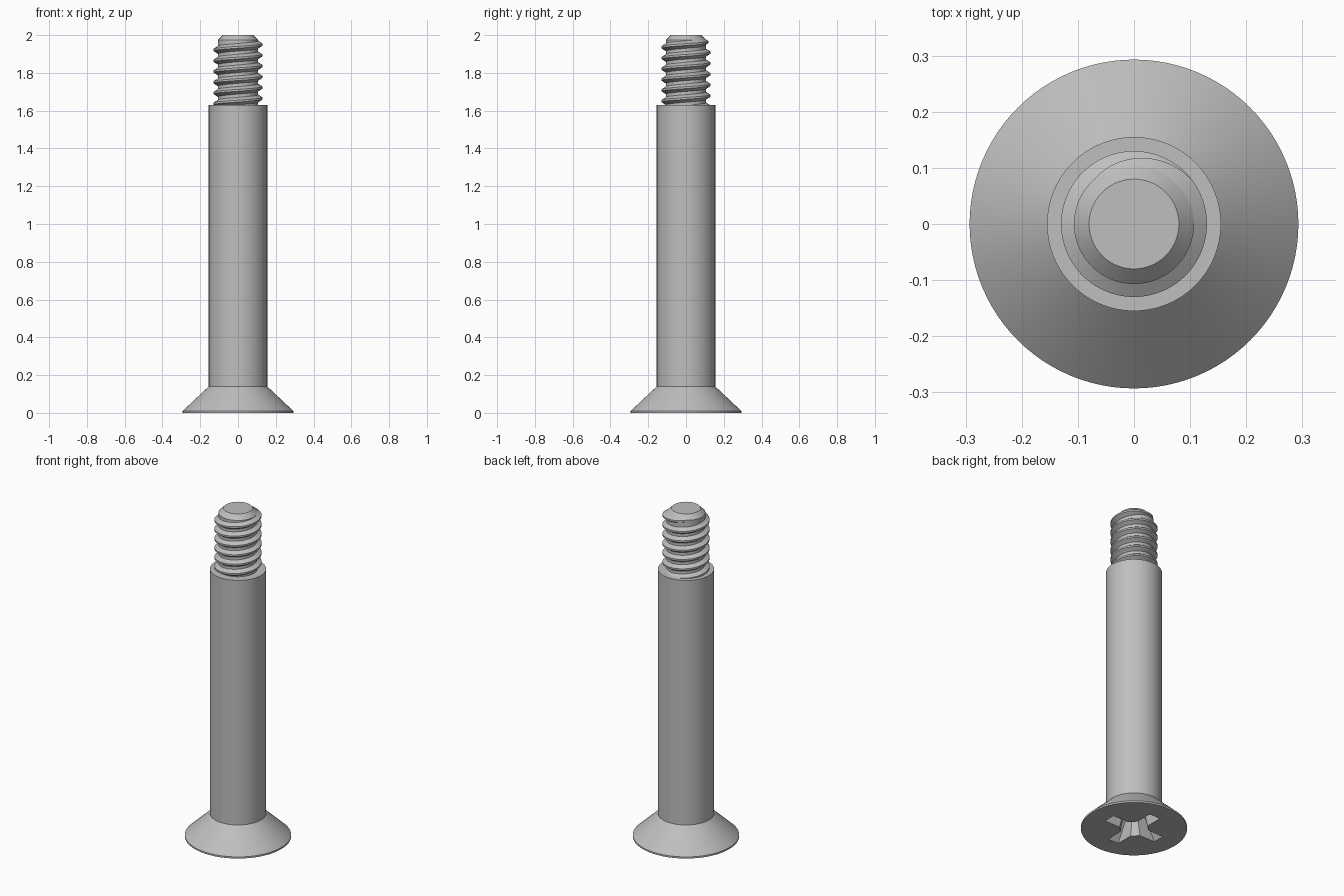
import bpy, bmesh, math
from math import cos, sin, pi

cube = bpy.data.objects.get("Cube")
if cube:
    bpy.data.objects.remove(cube, do_unlink=True)

STEEL = (0.52, 0.52, 0.52, 1)
steel = bpy.data.materials.new("grey steel")
steel.use_nodes = True
steel.diffuse_color = STEEL
steel.node_tree.nodes["Principled BSDF"].inputs["Base Color"].default_value = STEEL

SIDES = 96
CORE_R, CREST_R, PITCH = 0.107, 0.13, 0.057


def loft(name, loops, closed=True, caps=True):
    """Skin a list of point loops, each with the same number of points."""
    bm = bmesh.new()
    rings = [[bm.verts.new(p) for p in loop] for loop in loops]
    n = len(rings[0])
    for a, b in zip(rings, rings[1:]):
        for i in range(n if closed else n - 1):
            j = (i + 1) % n
            bm.faces.new((a[i], a[j], b[j], b[i]))
    if caps:
        bm.faces.new(rings[0][::-1])
        bm.faces.new(rings[-1])
    bmesh.ops.recalc_face_normals(bm, faces=bm.faces)
    mesh = bpy.data.meshes.new(name)
    bm.to_mesh(mesh)
    bm.free()
    mesh.materials.append(steel)
    obj = bpy.data.objects.new(name, mesh)
    bpy.context.collection.objects.link(obj)
    return obj


def circle(r, z):
    return [(r * cos(2 * pi * i / SIDES), r * sin(2 * pi * i / SIDES), z)
            for i in range(SIDES)]


def cross(length, half, notch, z):
    """Four-armed outline with chamfered inner corners."""
    arm = [(length, -half), (length, half), (notch, half), (half, notch)]
    points = []
    for k in range(4):
        c, s = cos(k * pi / 2), sin(k * pi / 2)
        points += [(x * c - y * s, x * s + y * c, z) for x, y in arm]
    return points


def smooth(obj):
    bpy.ops.object.select_all(action='DESELECT')
    obj.select_set(True)
    bpy.context.view_layer.objects.active = obj
    bpy.ops.object.shade_smooth_by_angle(angle=math.radians(25))


# Countersunk head, shank, threaded core and chamfered tip
profile = [(0.293, 0), (0.293, 0.01), (0.155, 0.14), (0.155, 1.63),
           (CORE_R, 1.63), (CORE_R, 1.973), (0.08, 2)]
body = loft("screw_body", [circle(r, z) for r, z in profile])

# Tapered cross recess in the head
cutter = loft("recess_cutter", [cross(0.185, 0.037, 0.075, -0.01),
                                cross(0.075, 0.025, 0.04, 0.16)])
cutter.hide_render = True
cut = body.modifiers.new("recess", 'BOOLEAN')
cut.operation = 'DIFFERENCE'
cut.solver = 'EXACT'
cut.object = cutter
bpy.context.view_layer.objects.active = body
bpy.ops.object.modifier_apply(modifier=cut.name)
bpy.data.objects.remove(cutter, do_unlink=True)
smooth(body)

# Right-handed thread ridge that fades into the core at its upper end
END, FADE, TURNS = math.radians(143), math.radians(106), 6.5
STEPS = int(TURNS * 72)
sections = []
for i in range(STEPS + 1):
    back = 2 * pi * TURNS * (1 - i / STEPS)
    angle = END - back
    z = 1.95 + PITCH * angle / (2 * pi)
    grow = min(1, back / FADE)
    inner = CORE_R - 0.003
    crest = inner + (CREST_R - inner) * grow
    base = 0.006 + 0.016 * grow
    outline = [(inner, -base), (crest, -0.005), (crest, 0.005), (inner, base)]
    sections.append([(r * cos(angle), r * sin(angle), z + dz) for r, dz in outline])
smooth(loft("screw_thread", sections))
